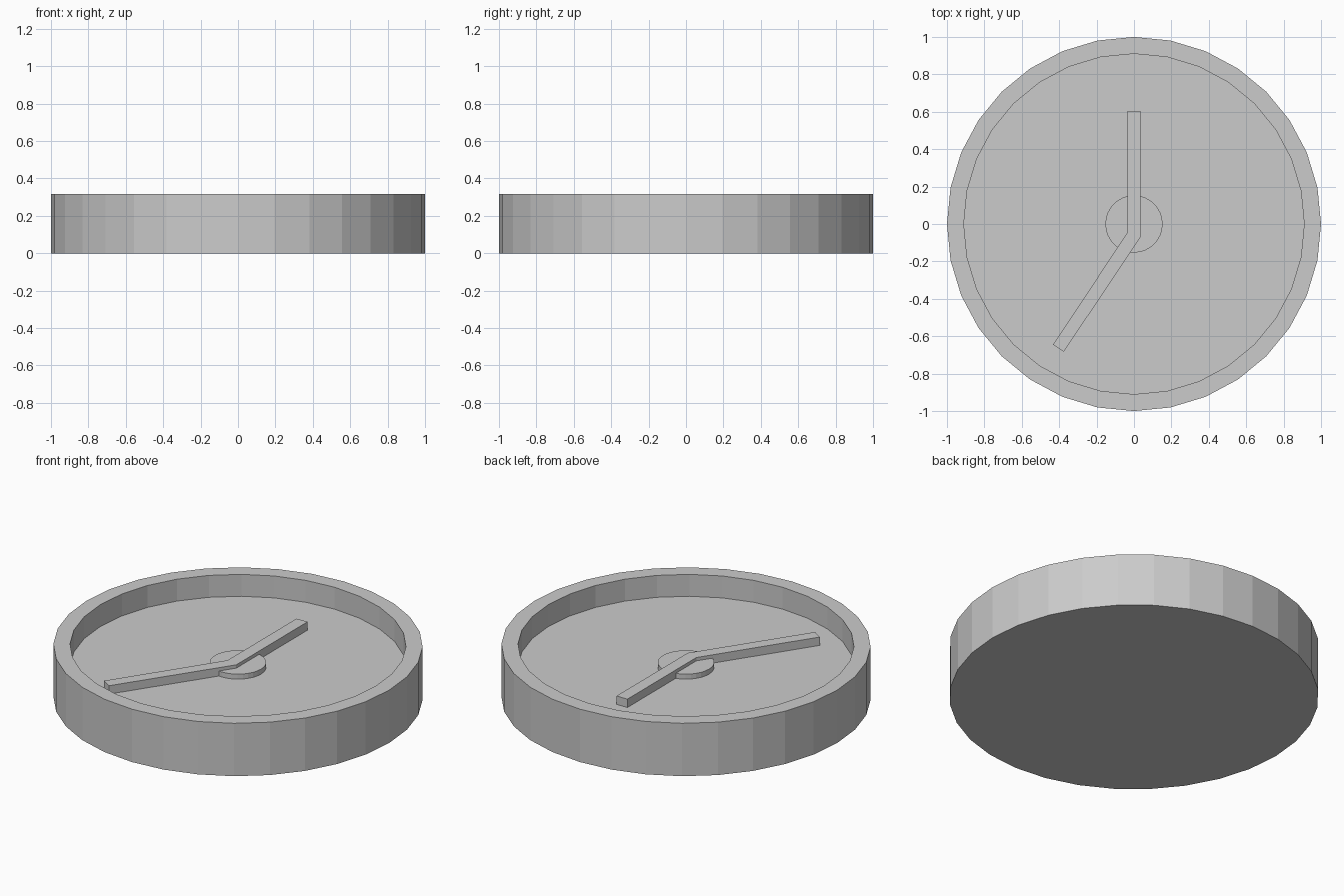
import bpy, bmesh
from math import cos, sin, tau

if "Cube" in bpy.data.objects:
    bpy.data.objects.remove(bpy.data.objects["Cube"])

SIDES = 32
FLOOR = 0.185


def finish(name, bm):
    bmesh.ops.recalc_face_normals(bm, faces=bm.faces)
    mesh = bpy.data.meshes.new(name)
    bm.to_mesh(mesh)
    bm.free()
    obj = bpy.data.objects.new(name, mesh)
    bpy.context.collection.objects.link(obj)
    return obj


def turned(name, profile):
    """Revolve (radius, z) points and cap both ends with flat discs."""
    bm = bmesh.new()
    rings = [[bm.verts.new((r * cos(tau * i / SIDES), r * sin(tau * i / SIDES), z))
              for i in range(SIDES)] for r, z in profile]
    for a, b in zip(rings, rings[1:]):
        for i in range(SIDES):
            j = (i + 1) % SIDES
            bm.faces.new((a[i], a[j], b[j], b[i]))
    bm.faces.new(rings[0])
    bm.faces.new(rings[-1])
    return finish(name, bm)


def slab(name, outline, z0, z1):
    bm = bmesh.new()
    face = bm.faces.new([bm.verts.new((x, y, z0)) for x, y in outline])
    ext = bmesh.ops.extrude_face_region(bm, geom=[face], use_keep_orig=True)
    top = [g for g in ext["geom"] if isinstance(g, bmesh.types.BMVert)]
    bmesh.ops.translate(bm, verts=top, vec=(0, 0, z1 - z0))
    return finish(name, bm)


# Round case with raised rim and recessed dial
turned("case", [(1.0, 0), (1.0, 0.316), (0.91, 0.316), (0.91, FLOOR)])

# Central hub disc
turned("hub", [(0.153, FLOOR), (0.153, FLOOR + 0.03)])

# Bent strip forming both hands
slab("hands", [(-0.036, 0.605), (-0.036, -0.047), (-0.433, -0.645),
               (-0.375, -0.683), (0.036, -0.068), (0.036, 0.605)],
     FLOOR, FLOOR + 0.05)
